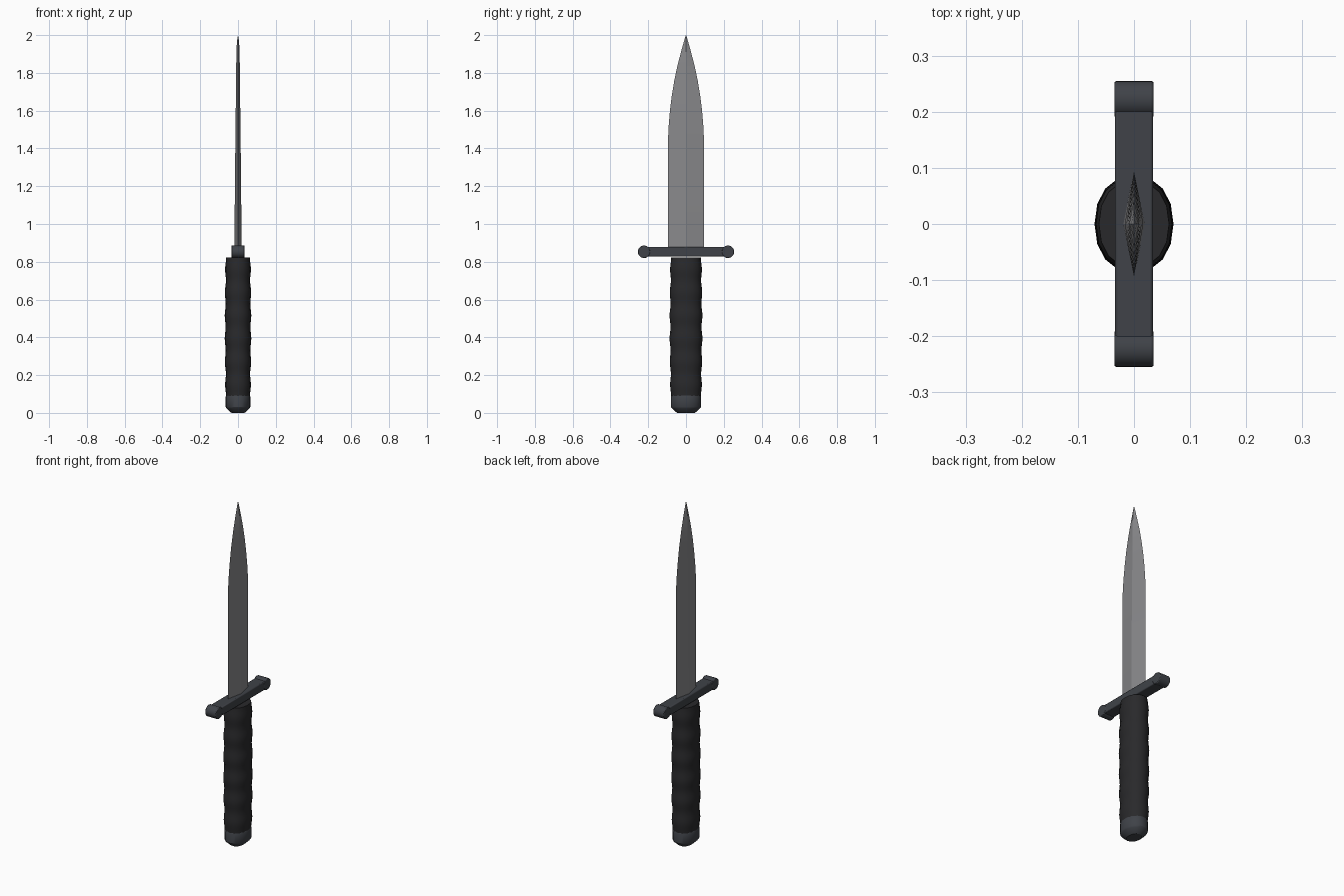
import bpy, bmesh, math

if "Cube" in bpy.data.objects:
    bpy.data.objects.remove(bpy.data.objects["Cube"])


def material(name, rgb):
    m = bpy.data.materials.new(name)
    m.diffuse_color = (*rgb, 1)
    m.use_nodes = True
    m.node_tree.nodes["Principled BSDF"].inputs["Base Color"].default_value = m.diffuse_color
    return m


steel = material("steel", (0.25, 0.25, 0.26))
dark_metal = material("dark_metal", (0.05, 0.055, 0.065))
rubber = material("rubber", (0.022, 0.022, 0.024))


def finish(ob, mat, angle=30):
    ob.data.materials.append(mat)
    bpy.ops.object.select_all(action='DESELECT')
    ob.select_set(True)
    bpy.context.view_layer.objects.active = ob
    bpy.ops.object.shade_smooth_by_angle(angle=math.radians(angle))


def loft(name, sections, sides, mat, power=1.0, angle=30):
    """Capped stack of elliptical rings: (z, half width x, half width y)."""
    bm = bmesh.new()
    rings = []
    for z, rx, ry in sections:
        ring = []
        for i in range(sides):
            a = 2 * math.pi * i / sides
            c, s = math.cos(a), math.sin(a)
            ring.append(bm.verts.new((rx * math.copysign(abs(c) ** power, c),
                                      ry * math.copysign(abs(s) ** power, s), z)))
        rings.append(ring)
    for lo, hi in zip(rings, rings[1:]):
        for i in range(sides):
            j = (i + 1) % sides
            bm.faces.new((lo[i], lo[j], hi[j], hi[i]))
    bm.faces.new(rings[0][::-1])
    bm.faces.new(rings[-1])
    me = bpy.data.meshes.new(name)
    bm.to_mesh(me)
    bm.free()
    ob = bpy.data.objects.new(name, me)
    bpy.context.collection.objects.link(ob)
    finish(ob, mat, angle)
    return ob


def bevel(ob, width):
    b = ob.modifiers.new("bevel", 'BEVEL')
    b.width, b.segments = width, 2
    b.limit_method = 'ANGLE'
    b.angle_limit = math.radians(40)


# Blade: diamond section, straight then curving to the point
blade = [(0.86, 0.019, 0.094), (1.2, 0.0165, 0.094), (1.47, 0.0135, 0.094)]
for z, w in [(1.53, 0.091), (1.60, 0.085), (1.68, 0.075), (1.76, 0.062),
             (1.84, 0.045), (1.92, 0.024), (1.97, 0.010), (2.0, 0.0006)]:
    blade.append((z, min(0.0135 - (z - 1.47) * 0.011, w * 0.5), w))
loft("blade", blade, 4, steel, angle=8)

# Guard bar with rounded ends
bpy.ops.mesh.primitive_cube_add(size=1, location=(0, 0, 0.853))
guard = bpy.context.object
guard.name = "guard_bar"
guard.scale = (0.068, 0.43, 0.05)
bpy.ops.object.transform_apply(location=False, rotation=False, scale=True)
finish(guard, dark_metal)
bevel(guard, 0.005)
for side, label in ((-1, "left"), (1, "right")):
    bpy.ops.mesh.primitive_cylinder_add(vertices=24, radius=0.033, depth=0.07,
                                        location=(0, side * 0.222, 0.853),
                                        rotation=(0, math.pi / 2, 0))
    end = bpy.context.object
    end.name = "guard_end_" + label
    finish(end, dark_metal)
    bevel(end, 0.004)

# Grip: gentle row of swells along an oval handle
grip = []
for i in range(49):
    t = i / 48
    z = 0.085 + t * (0.823 - 0.085)
    swell = 0.5 - 0.5 * math.cos(2 * math.pi * 6 * t)
    belly = math.sin(math.pi * t)
    grip.append((z, 0.0625 + 0.005 * swell + 0.003 * belly,
                 0.078 + 0.005 * swell + 0.004 * belly))
loft("grip", grip, 16, rubber, power=0.92)

# Pommel cap with chamfered underside
loft("pommel", [(0.0, 0.034, 0.046), (0.006, 0.042, 0.055), (0.024, 0.061, 0.075),
                (0.032, 0.065, 0.080), (0.086, 0.065, 0.080), (0.093, 0.062, 0.077)],
     24, dark_metal, power=0.95)
